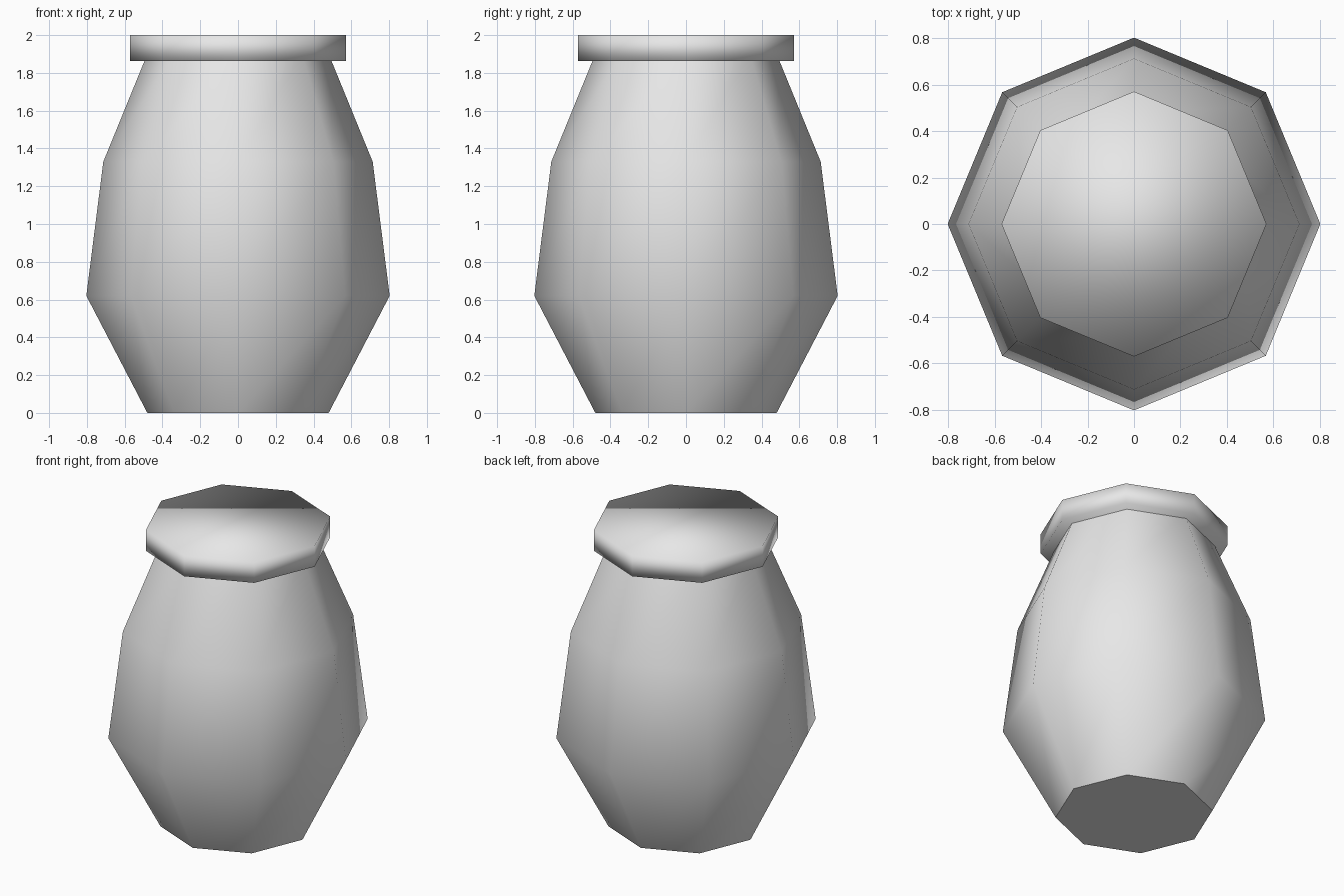
import bpy
import bmesh
from math import cos, sin, pi

default = bpy.data.objects.get("Cube")
if default:
    bpy.data.objects.remove(default, do_unlink=True)

SIDES = 8

# Plain grey for the whole jar
grey = bpy.data.materials.new("plain_grey")
grey.use_nodes = True
grey.diffuse_color = (0.8, 0.8, 0.8, 1)
grey.node_tree.nodes["Principled BSDF"].inputs["Base Color"].default_value = grey.diffuse_color


def turned_part(name, profile, smooth_caps):
    """Closed eight-sided solid from (radius, height) pairs, bottom to top."""
    bm = bmesh.new()
    rings = [[bm.verts.new((r * cos(2 * pi * i / SIDES), r * sin(2 * pi * i / SIDES), z))
              for i in range(SIDES)] for r, z in profile]
    for low, high in zip(rings, rings[1:]):
        for i in range(SIDES):
            j = (i + 1) % SIDES
            bm.faces.new((low[i], low[j], high[j], high[i])).smooth = True
    bm.faces.new(rings[0][::-1]).smooth = smooth_caps
    bm.faces.new(rings[-1]).smooth = smooth_caps
    mesh = bpy.data.meshes.new(name)
    bm.to_mesh(mesh)
    bm.free()
    mesh.materials.append(grey)
    obj = bpy.data.objects.new(name, mesh)
    bpy.context.collection.objects.link(obj)
    return obj


# Bulging body with a flat base; its top sits inside the lid
turned_part("jar_body", [(0.48, 0), (0.803, 0.62), (0.713, 1.33), (0.48, 1.9)], False)

# Overhanging lid, softly shaded all over
turned_part("jar_lid", [(0.571, 1.862), (0.571, 2.0)], True)
